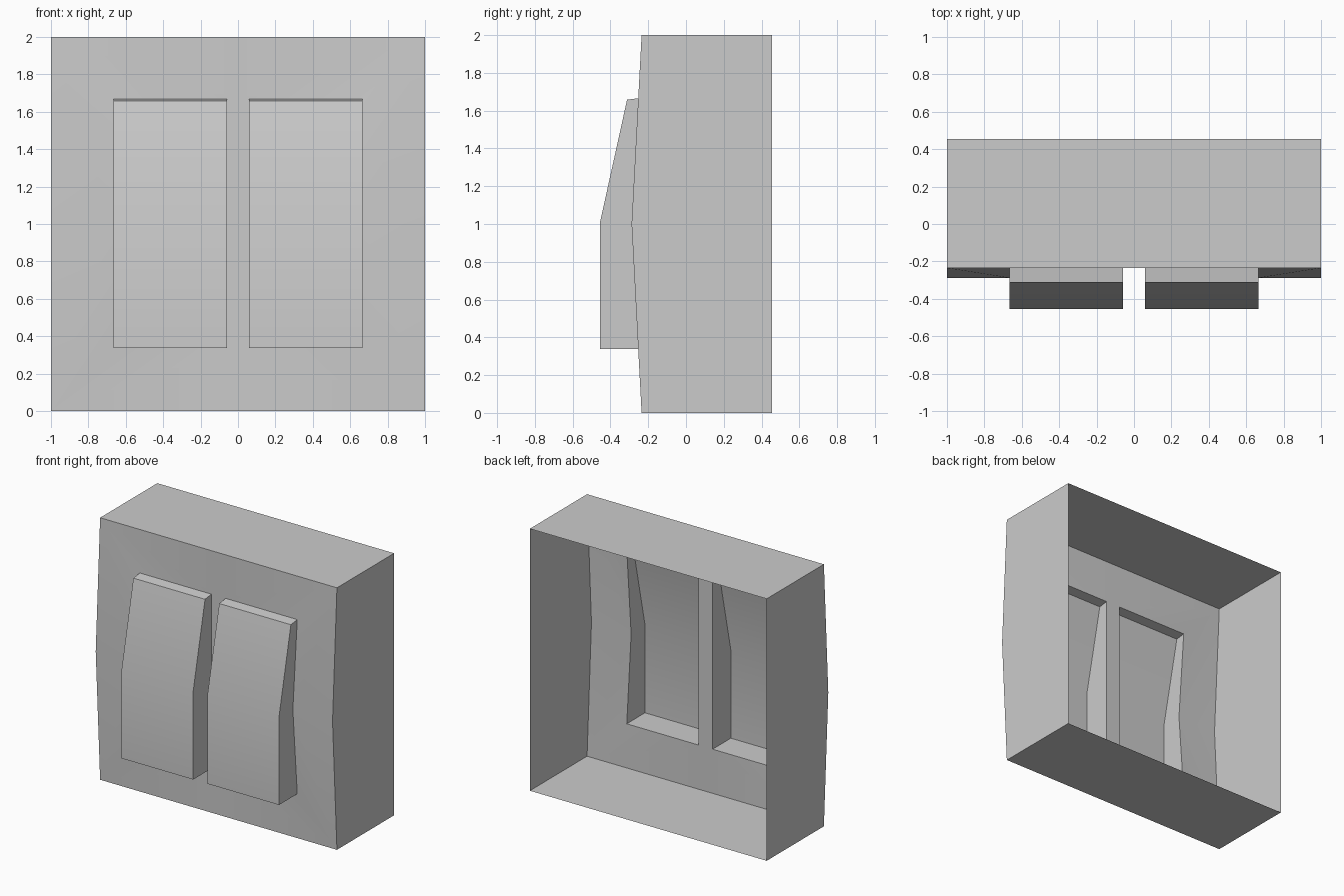
import bpy, bmesh, math

if "Cube" in bpy.data.objects:
    bpy.data.objects.remove(bpy.data.objects["Cube"])

BACK, FLAT, BULGE, NOSE = 0.455, -0.235, -0.288, -0.455
IN, OUT, LOW, TOP = 0.06, 0.665, 0.337, 1.668   # rocker opening


def build(name, faces, mirror=False):
    """Open shell from polygons given as point loops."""
    bm = bmesh.new()
    for loop in faces:
        bm.faces.new([bm.verts.new(p) for p in loop])
    bmesh.ops.remove_doubles(bm, verts=bm.verts, dist=1e-4)
    bmesh.ops.recalc_face_normals(bm, faces=bm.faces)
    # the first face must point forwards, away from the hollow back
    bm.faces.ensure_lookup_table()
    if bm.faces[0].normal.y > 0:
        bmesh.ops.reverse_faces(bm, faces=bm.faces)
    me = bpy.data.meshes.new(name)
    bm.to_mesh(me)
    bm.free()
    ob = bpy.data.objects.new(name, me)
    bpy.context.collection.objects.link(ob)
    if mirror:
        ob.modifiers.new("mirror", 'MIRROR').use_clip = True
    bpy.ops.object.select_all(action='DESELECT')
    ob.select_set(True)
    bpy.context.view_layer.objects.active = ob
    bpy.ops.object.shade_smooth_by_angle(angle=math.radians(30))
    return ob


# Housing: right half of the frame and walls, open at the back
faces = [[(0, FLAT, LOW), (IN, FLAT, LOW), (IN, FLAT, TOP), (0, FLAT, TOP)]]
outer_mid, inner_mid = (1, BULGE, 1), (OUT, BULGE, 1)
for end, edge in ((0, LOW), (2, TOP)):
    corner, hole = (1, FLAT, end), (OUT, FLAT, edge)
    faces += [
        [(0, FLAT, end), corner, hole, (IN, FLAT, edge), (0, FLAT, edge)],
        [corner, inner_mid, hole],
        [corner, outer_mid, inner_mid],
        [(0, FLAT, end), corner, (1, BACK, end), (0, BACK, end)],
    ]
faces.append([(1, FLAT, 0), outer_mid, (1, FLAT, 2), (1, BACK, 2), (1, BACK, 0)])
build("switch_housing", faces, mirror=True)

# Rockers: hollow paddles standing out of the two openings
profile = [(NOSE, LOW), (NOSE, 1.01), (-0.312, 1.658)]   # front line, (y, z)
for side, name in ((-1, "left_rocker"), (1, "right_rocker")):
    a, b = side * IN, side * OUT
    line = [(FLAT, LOW)] + profile + [(FLAT, TOP)]
    strips = [[(a, *p), (b, *p), (b, *q), (a, *q)] for p, q in zip(line, line[1:])]
    strips.insert(0, strips.pop(1))
    inner = [(a, *p) for p in line]
    outer = [(b, *p) for p in line] + [(b, BULGE, 1)]
    build(name, strips + [inner, outer])
